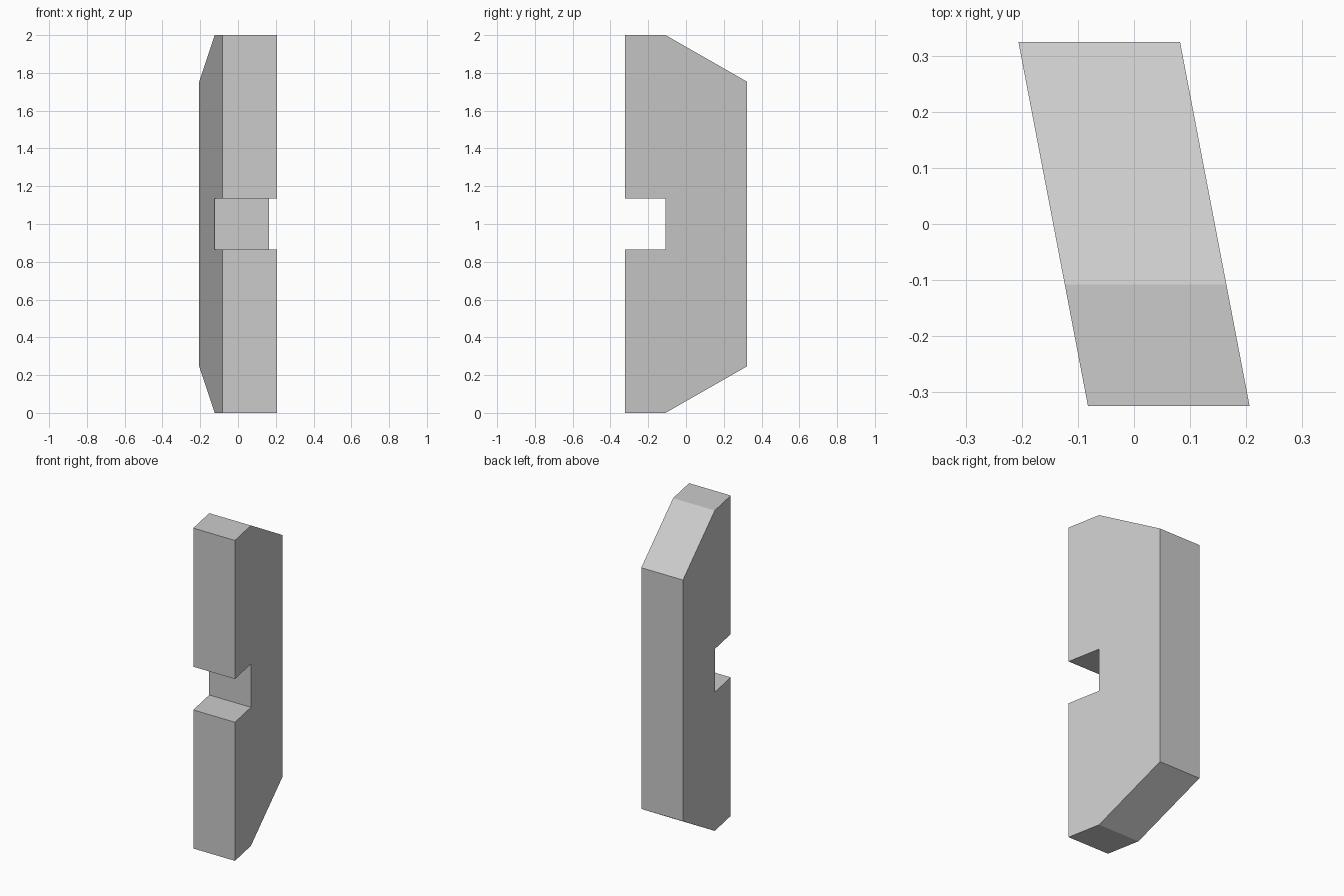
import bpy, bmesh

if "Cube" in bpy.data.objects:
    bpy.data.objects.remove(bpy.data.objects["Cube"])

HALF_WIDTH = 0.144   # half thickness along x
SHEAR = -0.191       # sideways lean: x shift per unit of y

# Lower half of the side profile (y, z); the upper half mirrors about z = 1
lower = [(-0.108, 0.865), (-0.324, 0.865), (-0.324, 0.0), (-0.108, 0.0), (0.324, 0.247)]
profile = lower + [(y, 2.0 - z) for y, z in reversed(lower)]

grey = bpy.data.materials.new("plain grey")
grey.diffuse_color = (0.6, 0.6, 0.6, 1.0)
grey.use_nodes = True
grey.node_tree.nodes["Principled BSDF"].inputs["Base Color"].default_value = grey.diffuse_color

# Notched block: extrude the profile along x, sheared in plan
bm = bmesh.new()
face = bm.faces.new([bm.verts.new((SHEAR * y - HALF_WIDTH, y, z)) for y, z in profile])
ext = bmesh.ops.extrude_face_region(bm, geom=[face])
new_verts = [g for g in ext["geom"] if isinstance(g, bmesh.types.BMVert)]
bmesh.ops.translate(bm, verts=new_verts, vec=(2 * HALF_WIDTH, 0, 0))
bmesh.ops.recalc_face_normals(bm, faces=bm.faces)

mesh = bpy.data.meshes.new("notched_block")
bm.to_mesh(mesh)
bm.free()
mesh.materials.append(grey)
block = bpy.data.objects.new("notched_block", mesh)
bpy.context.collection.objects.link(block)
